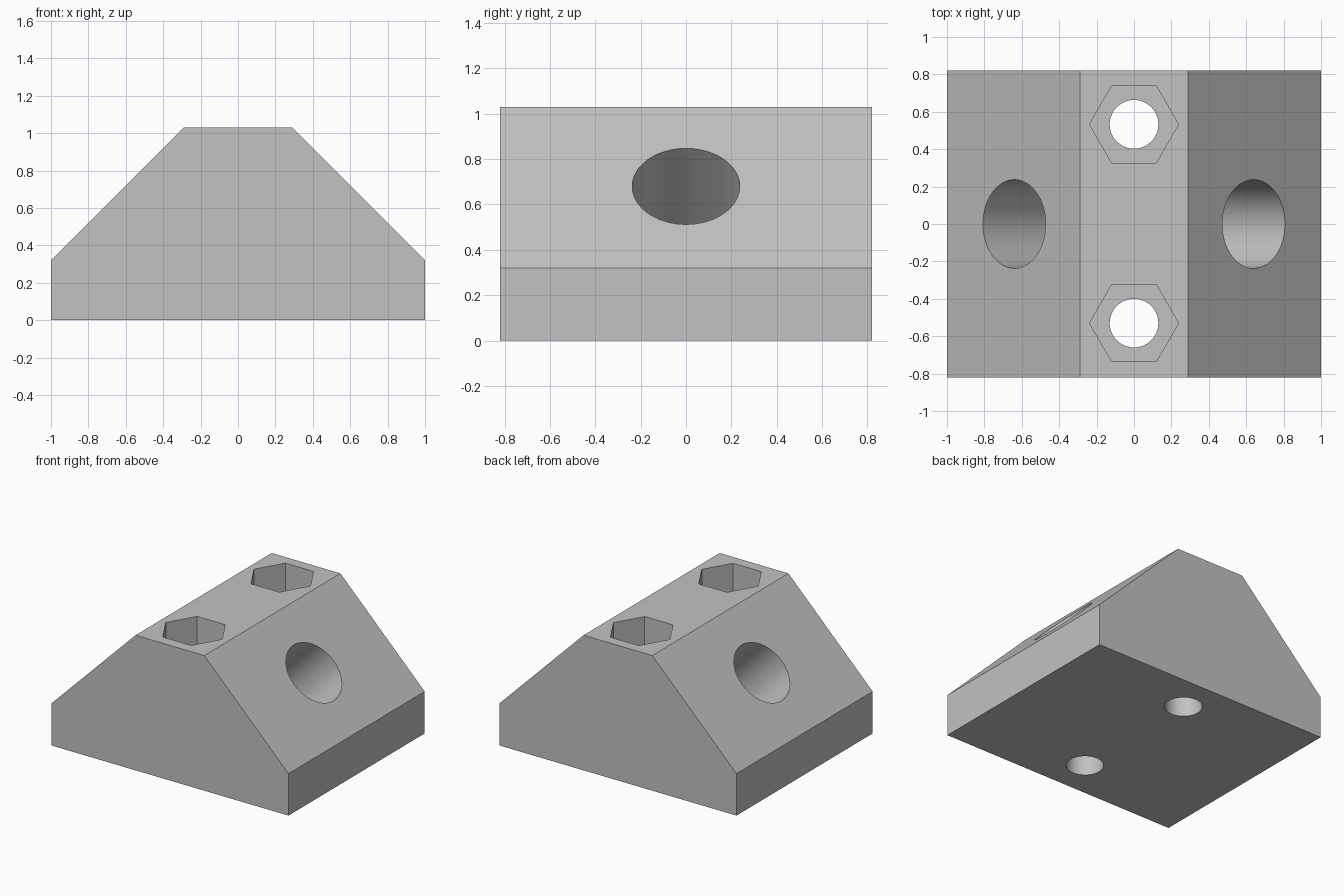
import bpy, bmesh, math
from mathutils import Matrix, Vector

cube = bpy.data.objects.get("Cube")
if cube:
    bpy.data.objects.remove(cube, do_unlink=True)

HALF_DEPTH, HEIGHT, SHOULDER, TOP_HALF = 0.82, 1.03, 0.32, 0.29

grey = bpy.data.materials.new("plain grey")
grey.use_nodes = True
colour = (0.54, 0.54, 0.54, 1)
grey.diffuse_color = colour
grey.node_tree.nodes["Principled BSDF"].inputs["Base Color"].default_value = colour


def add_object(name, bm):
    mesh = bpy.data.meshes.new(name)
    bmesh.ops.recalc_face_normals(bm, faces=bm.faces)
    bm.to_mesh(mesh)
    bm.free()
    obj = bpy.data.objects.new(name, mesh)
    mesh.materials.append(grey)
    bpy.context.collection.objects.link(obj)
    return obj


def cutter(name, centre, axis, radius, length, sides, twist=0):
    """Prism of the given number of sides, centred on a point and lying along an axis."""
    bm = bmesh.new()
    turn = Vector(axis).to_track_quat('Z', 'Y').to_matrix().to_4x4()
    bmesh.ops.create_cone(bm, cap_ends=True, segments=sides, radius1=radius,
                          radius2=radius, depth=length,
                          matrix=Matrix.Translation(centre) @ turn @ Matrix.Rotation(twist, 4, 'Z'))
    obj = add_object(name, bm)
    obj.hide_render = True
    return obj


# Block: half profile mirrored, then extruded front to back
half = [(1, 0), (1, SHOULDER), (TOP_HALF, HEIGHT)]
profile = half + [(-x, z) for x, z in reversed(half)]
bm = bmesh.new()
face = bm.faces.new([bm.verts.new((x, -HALF_DEPTH, z)) for x, z in profile])
extruded = bmesh.ops.extrude_face_region(bm, geom=[face])
bmesh.ops.translate(bm, vec=(0, 2 * HALF_DEPTH, 0),
                    verts=[v for v in extruded["geom"] if isinstance(v, bmesh.types.BMVert)])
block = add_object("mounting_block", bm)

cutters = []
# Bolt holes with hexagonal pockets in the top
POCKET_FLOOR = 0.4
for label, y in (("front", -0.53), ("back", 0.533)):
    cutters.append(cutter(label + "_bolt_hole", (0, y, HEIGHT / 2), (0, 0, 1), 0.13, 2, 64))
    cutters.append(cutter(label + "_hex_pocket", (0, y, POCKET_FLOOR + 0.5), (0, 0, 1),
                          0.238, 1, 6, math.pi / 2))

# Blind round sockets square to each slope
SOCKET_DEPTH, OUTSIDE = 0.6, 0.3
for label, side in (("left", 1), ("right", -1)):
    axis = Vector((side, 0, 1)).normalized()
    mouth = Vector((side * 0.64, 0, 0.68))
    centre = mouth + axis * (OUTSIDE - SOCKET_DEPTH) / 2
    cutters.append(cutter(label + "_socket", centre, axis, 0.237, SOCKET_DEPTH + OUTSIDE, 64))

# Cut the block, then discard the cutters
bpy.context.view_layer.objects.active = block
block.select_set(True)
for tool in cutters:
    mod = block.modifiers.new(tool.name, 'BOOLEAN')
    mod.operation = 'DIFFERENCE'
    mod.solver = 'EXACT'
    mod.object = tool
    bpy.ops.object.modifier_apply(modifier=mod.name)
for tool in cutters:
    bpy.data.objects.remove(tool, do_unlink=True)
bpy.ops.object.shade_smooth_by_angle(angle=math.radians(30))
